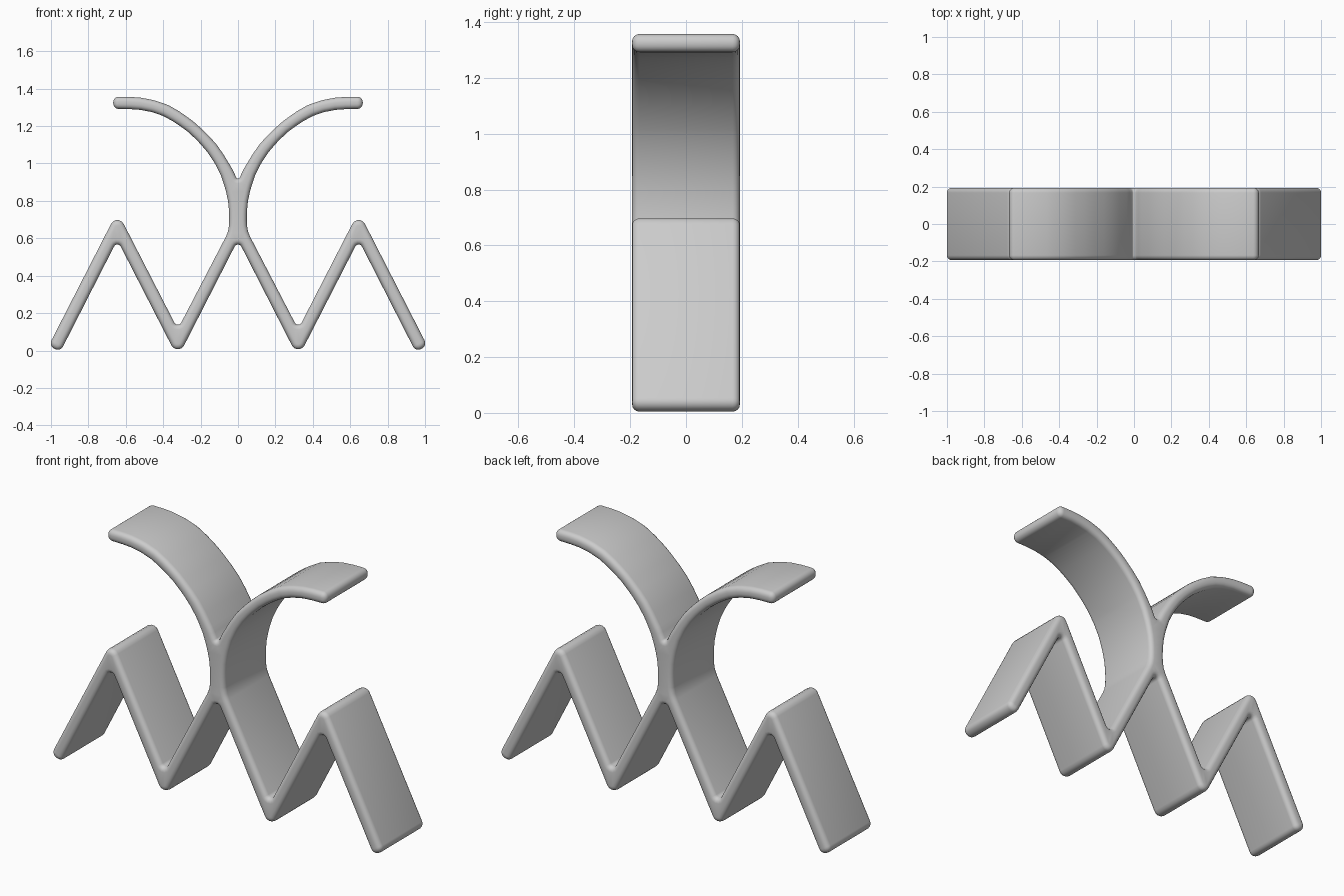
import bpy, bmesh, math
from mathutils import Vector

cube = bpy.data.objects.get("Cube")
if cube:
    bpy.data.objects.remove(cube)

HALF_DEPTH = 0.193
EDGE_ROUND = 0.026

# Half of the silhouette, clockwise: x, z, corner radius
half = [
    (0, 0.905, 0.01),
    # upper side of the curved arm
    (0.03, 0.97, 0.3), (0.113, 1.107, 0.5), (0.235, 1.223, 0.5),
    (0.37, 1.318, 0.5), (0.52, 1.355, 0.5),
    (0.667, 1.357, 0.03), (0.667, 1.292, 0.03),
    # lower side of the arm and the stem
    (0.52, 1.29, 0.5), (0.4, 1.259, 0.5), (0.265, 1.172, 0.5),
    (0.161, 1.062, 0.5), (0.088, 0.94, 0.5), (0.051, 0.8, 0.5),
    (0.046, 0.7, 0.5), (0.051, 0.635, 0.2),
    # zigzag legs: over the top, then back underneath
    (0.322, 0.114, 0.02), (0.645, 0.743, 0.038),
    (1.012, 0.026, 0.034), (0.95, -0.007, 0.034),
    (0.645, 0.591, 0.02), (0.322, -0.039, 0.038),
    (0, 0.591, 0.02),
]
corners = half + [(-x, z, r) for x, z, r in reversed(half[1:-1])]


def rounded_outline(points, steps=5):
    """Replace each corner of a closed outline by a tangent arc."""
    out = []
    n = len(points)
    for i, (x, z, r) in enumerate(points):
        p = Vector((x, z))
        to_prev = Vector(points[i - 1][:2]) - p
        to_next = Vector(points[(i + 1) % n][:2]) - p
        a, b = to_prev.normalized(), to_next.normalized()
        half_angle = a.angle(b) / 2
        cut = min(r / math.tan(half_angle), 0.45 * to_prev.length, 0.45 * to_next.length)
        r = cut * math.tan(half_angle)
        centre = p + (a + b).normalized() * (r / math.sin(half_angle))
        start, end = p + a * cut - centre, p + b * cut - centre
        sweep = start.angle_signed(end)
        count = steps if abs(sweep) > 0.8 else 2
        for k in range(count + 1):
            t = -sweep * k / count
            c, s = math.cos(t), math.sin(t)
            out.append(centre + Vector((start.x * c - start.y * s,
                                        start.x * s + start.y * c)))
    return out


def inset(points, distance):
    """Move a clockwise outline inwards with mitred corners."""
    out = []
    n = len(points)
    for i, p in enumerate(points):
        d1 = (p - points[i - 1]).normalized()
        d2 = (points[(i + 1) % n] - p).normalized()
        n1, n2 = Vector((d1.y, -d1.x)), Vector((d2.y, -d2.x))
        out.append(p + (n1 + n2) * (distance / (1 + n1.dot(n2))))
    return out


# Stack of outlines from front to back, with rounded rims
outline = rounded_outline(corners)
angles = [math.pi / 2 * k / 4 for k in range(5)]
rim = [(HALF_DEPTH - EDGE_ROUND * (1 - math.sin(a)),
        EDGE_ROUND * (1 - math.cos(a))) for a in angles]
layers = [(-y, d) for y, d in reversed(rim)] + rim

bm = bmesh.new()
rings = [[bm.verts.new((p.x, y, p.y)) for p in inset(outline, d)] for y, d in layers]
for r0, r1 in zip(rings, rings[1:]):
    for i in range(len(r0)):
        bm.faces.new((r0[i - 1], r0[i], r1[i], r1[i - 1]))
caps = [bm.faces.new(rings[0]), bm.faces.new(rings[-1])]
bmesh.ops.recalc_face_normals(bm, faces=bm.faces)
bmesh.ops.triangulate(bm, faces=caps)

mesh = bpy.data.meshes.new("zigzag_stand")
bm.to_mesh(mesh)
bm.free()
stand = bpy.data.objects.new("zigzag_stand", mesh)
bpy.context.collection.objects.link(stand)

# Plain light grey
grey = bpy.data.materials.new("light_grey")
grey.use_nodes = True
colour = (0.6, 0.6, 0.6, 1)
grey.diffuse_color = colour
grey.node_tree.nodes["Principled BSDF"].inputs["Base Color"].default_value = colour
mesh.materials.append(grey)

bpy.context.view_layer.objects.active = stand
stand.select_set(True)
bpy.ops.object.shade_smooth_by_angle(angle=math.radians(35))
